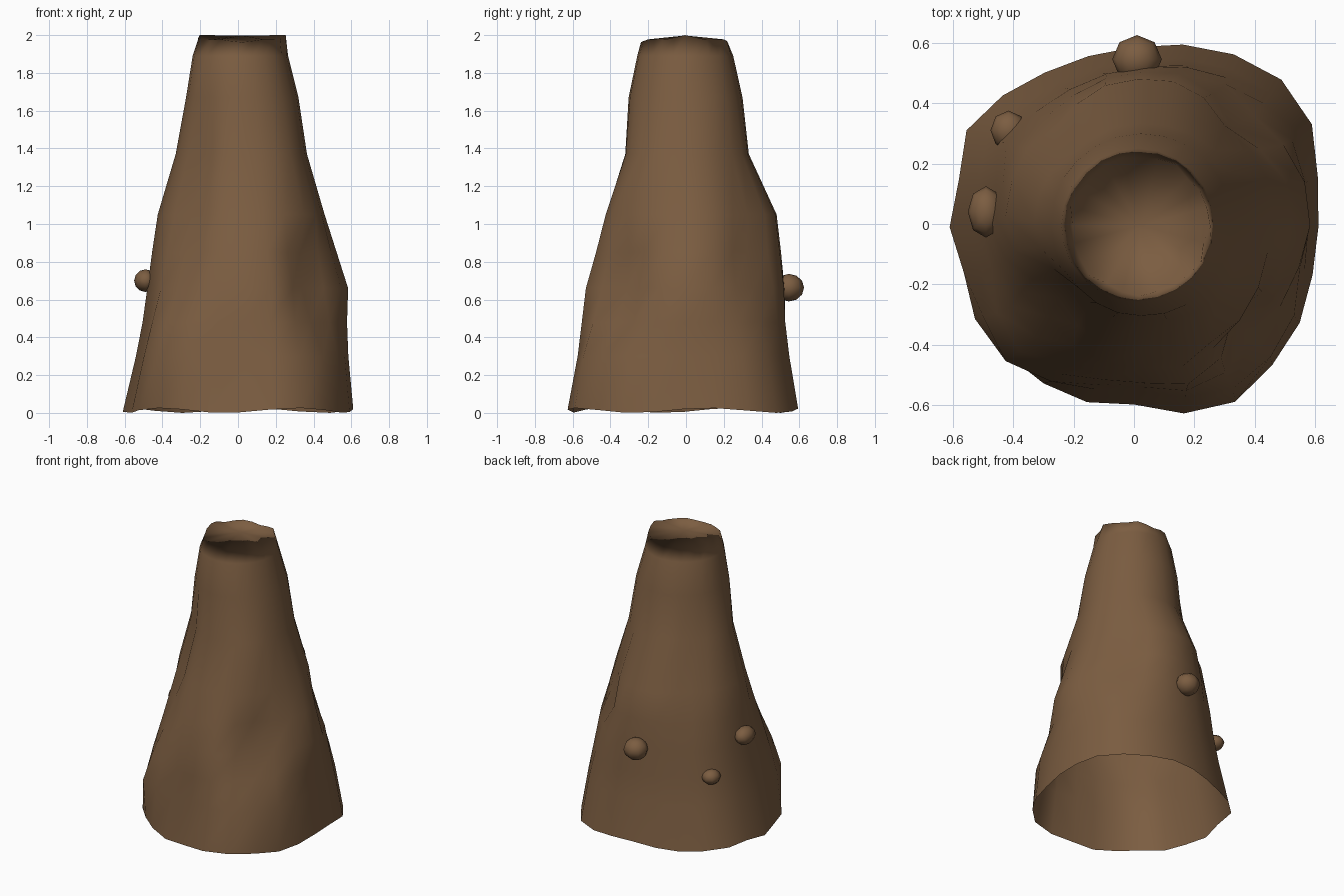
import bpy, bmesh, math
from mathutils import Vector

old = bpy.data.objects.get("Cube")
if old:
    bpy.data.objects.remove(old, do_unlink=True)

# Single earth colour
earth = bpy.data.materials.new("brown_earth")
earth.use_nodes = True
colour = (0.20, 0.11, 0.053, 1)
earth.diffuse_color = colour
earth.node_tree.nodes["Principled BSDF"].inputs["Base Color"].default_value = colour
earth.node_tree.nodes["Principled BSDF"].inputs["Roughness"].default_value = 0.9

# Footprint radius every 15 degrees, counter-clockwise from +x
FOOT = [.61, .63, .68, .69, .66, .625, .595, .585, .59, .615, .64, .60,
        .61, .58, .585, .55, .575, .597, .587, .637, .655, .62, .62, .61]
N = len(FOOT)

# Outer wall sections: height, x min, x max, y min, y max
WALL = [(.01, -.61, .61, -.62, .60), (.30, -.54, .58, -.57, .555),
        (.48, -.505, .565, -.555, .535), (.66, -.48, .565, -.54, .53),
        (.85, -.455, .51, -.485, .51), (1.05, -.425, .455, -.43, .485),
        (1.37, -.33, .365, -.325, .335), (1.67, -.275, .32, -.305, .30),
        (1.89, -.24, .265, -.258, .25)]

# Bulges and hollows: angle, height, amount
DENTS = [(5, .67, .02), (-45, .68, -.14), (-45, 1.05, .06), (-45, .3, .07),
         (42, .85, -.10), (135, 1.1, -.05), (225, 1.15, -.06), (225, .3, .115)]


def dent(angle, z):
    total = 0
    for a, h, amount in DENTS:
        d = (math.degrees(angle) - a + 180) % 360 - 180
        total += amount * math.exp(-(d / 18) ** 2 - ((z - h) / .3) ** 2)
    return total


def finish(bm, name):
    mesh = bpy.data.meshes.new(name)
    bm.to_mesh(mesh)
    bm.free()
    mesh.materials.append(earth)
    for p in mesh.polygons:
        p.use_smooth = True
    ob = bpy.data.objects.new(name, mesh)
    bpy.context.collection.objects.link(ob)
    return ob


# Mound wall, open underneath
bm = bmesh.new()
rings = []
for z, x0, x1, y0, y1 in WALL:
    ring = []
    for i, foot in enumerate(FOOT):
        a = math.tau * i / N
        keep = max(0, 1 - z / 1.9)
        r = 1 + (foot / .61 - 1) * keep
        push = dent(a, z)
        x = (x0 + x1) / 2 + math.cos(a) * (r * (x1 - x0) / 2 + push)
        y = (y0 + y1) / 2 + math.sin(a) * (r * (y1 - y0) / 2 + push)
        lift = .013 * (1 + math.sin(5 * a + .6)) - .01 if z < .1 else 0
        ring.append(bm.verts.new((x, y, z + lift)))
    rings.append(ring)

# Uneven rim, highest along the x axis
rim = []
for i in range(N):
    a = math.tau * i / N
    r = .228 * (1 + .025 * math.sin(7 * a) + .02 * math.cos(11 * a))
    z = 2 - .026 * abs(math.sin(a)) - .012 * math.sin(9 * a) ** 2
    rim.append(bm.verts.new((.02 + r * math.cos(a), r * math.sin(a) - .005, z)))
rings.append(rim)
for low, high in zip(rings, rings[1:]):
    for i in range(N):
        j = (i + 1) % N
        bm.faces.new((low[i], low[j], high[j], high[i]))

# Closing fan over the mouth, facing into the hollow mound
peak = bm.verts.new((.02, -.005, 1.998))
for i in range(N):
    bm.faces.new((rim[(i + 1) % N], rim[i], peak))
finish(bm, "mound")

# Small lumps of earth stuck to the wall: name, centre, radii
LUMPS = [("back_lump", (.01, .545, .663), (.082, .08, .073)),
         ("side_lump", (-.49, .04, .70), (.06, .085, .06)),
         ("corner_lump", (-.415, .31, .49), (.06, .065, .05))]
for name, centre, radii in LUMPS:
    bm = bmesh.new()
    bmesh.ops.create_uvsphere(bm, u_segments=8, v_segments=6, radius=1)
    for v in bm.verts:
        v.co = Vector(c + r * p for c, r, p in zip(centre, radii, v.co))
    finish(bm, name)
